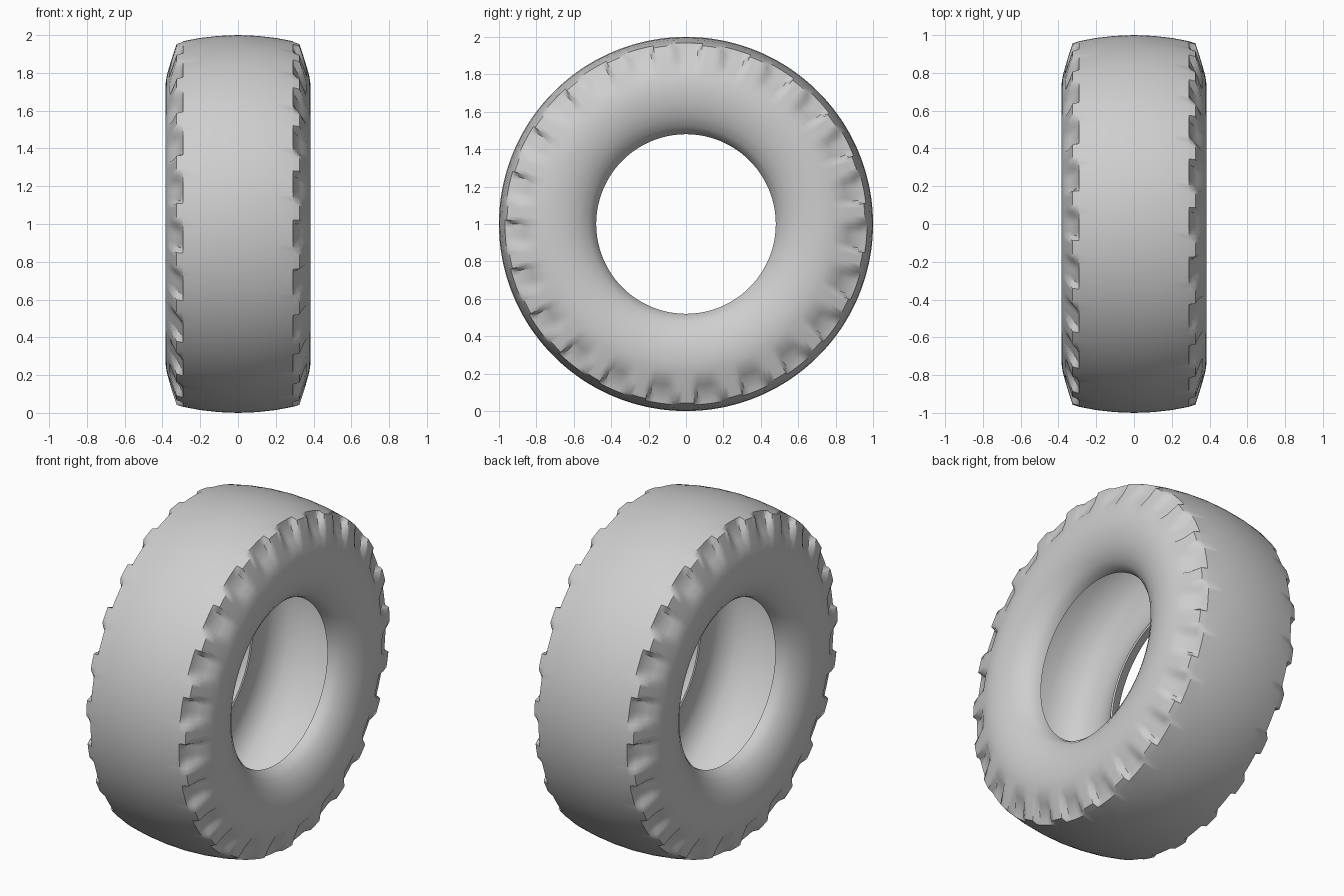
import bpy
import bmesh
import math

cube = bpy.data.objects.get("Cube")
if cube:
    bpy.data.objects.remove(cube, do_unlink=True)

LUGS = 23        # shoulder lugs on each side
STEPS = 12       # columns per lug
COLUMNS = LUGS * STEPS

# Half cross-section (x, radius) from tread centre to bead, then the inner lining
TREAD = [(0, 1), (0.1, 0.996), (0.2, 0.985), (0.29, 0.968)]
LUG = [(0.297, 0.966), (0.325, 0.957), (0.347, 0.89), (0.365, 0.83)]
NOTCH = [(0.293, 0.955), (0.306, 0.915), (0.336, 0.865), (0.365, 0.83)]
SIDEWALL = [(0.378, 0.78), (0.384, 0.74), (0.383, 0.69), (0.374, 0.63),
            (0.352, 0.57), (0.32, 0.52), (0.285, 0.49), (0.25, 0.48)]
LINING = [(0.245, 0.49), (0.28, 0.54), (0.325, 0.62), (0.345, 0.72),
          (0.33, 0.81), (0.27, 0.89), (0.15, 0.93), (0, 0.94)]


def lug_height(column):
    """Raised block with one steep end and one sloping end."""
    k = -column % STEPS
    if 1 <= k <= 5:
        return 1.0
    return {6: 0.7, 7: 0.25}.get(k, 0.0)


def half_profile(height):
    shoulder = [(n[0] + (l[0] - n[0]) * height, n[1] + (l[1] - n[1]) * height)
                for l, n in zip(LUG, NOTCH)]
    return TREAD + shoulder + SIDEWALL + LINING


def ring(bm, column):
    """One closed cross-section; lugs on the far side are turned half a pitch."""
    angle = math.pi + 2 * math.pi * column / COLUMNS
    right = half_profile(lug_height(column))
    left = half_profile(lug_height(STEPS // 2 - column))
    points = right + [(-x, r) for x, r in reversed(left[1:-1])]
    return [bm.verts.new((x, r * math.cos(angle), 1 + r * math.sin(angle)))
            for x, r in points]


# Revolve the cross-section around the axle
bm = bmesh.new()
rings = [ring(bm, c) for c in range(COLUMNS)]
count = len(rings[0])
for c in range(COLUMNS):
    a, b = rings[c], rings[(c + 1) % COLUMNS]
    for i in range(count):
        j = (i + 1) % count
        bm.faces.new((a[i], a[j], b[j], b[i]))
bmesh.ops.recalc_face_normals(bm, faces=bm.faces)
mesh = bpy.data.meshes.new("tyre")
bm.to_mesh(mesh)
bm.free()

tyre = bpy.data.objects.new("tyre", mesh)
bpy.context.collection.objects.link(tyre)

# Plain grey rubber
rubber = bpy.data.materials.new("light_grey_rubber")
rubber.use_nodes = True
colour = (0.62, 0.62, 0.62, 1)
rubber.diffuse_color = colour
rubber.node_tree.nodes["Principled BSDF"].inputs["Base Color"].default_value = colour
mesh.materials.append(rubber)

bpy.ops.object.select_all(action="DESELECT")
tyre.select_set(True)
bpy.context.view_layer.objects.active = tyre
bpy.ops.object.shade_smooth_by_angle(angle=math.radians(40))
